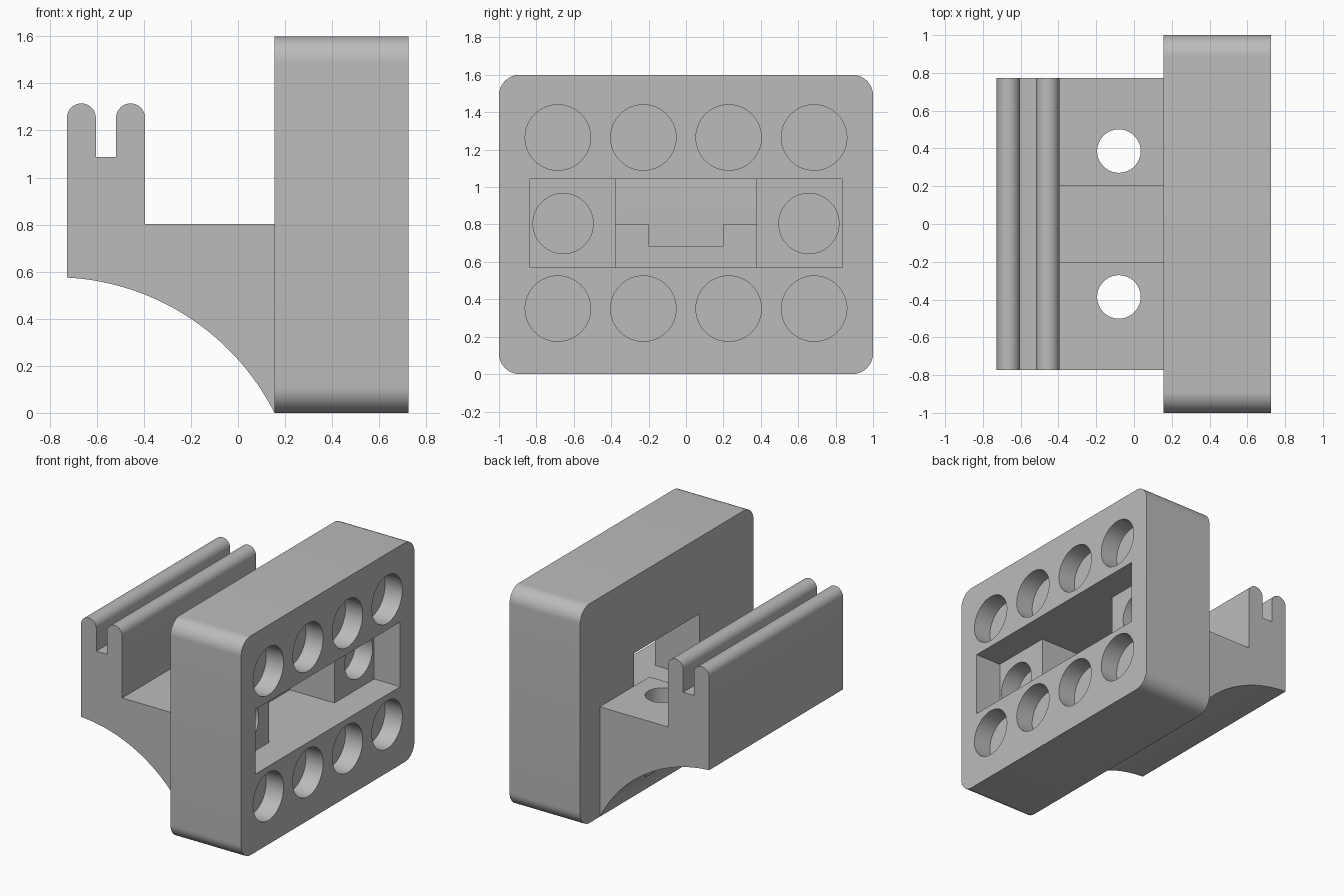
import bpy, bmesh
from math import pi, sin, cos, atan2, hypot
from mathutils import Matrix, Vector

if "Cube" in bpy.data.objects:
    bpy.data.objects.remove(bpy.data.objects["Cube"])

grey = bpy.data.materials.new("matte grey")
grey.use_nodes = True
grey.diffuse_color = (0.5, 0.5, 0.5, 1)
grey.node_tree.nodes["Principled BSDF"].inputs["Base Color"].default_value = (0.5, 0.5, 0.5, 1)


def make(name, bm):
    bmesh.ops.recalc_face_normals(bm, faces=bm.faces)
    mesh = bpy.data.meshes.new(name)
    bm.to_mesh(mesh)
    bm.free()
    mesh.materials.append(grey)
    obj = bpy.data.objects.new(name, mesh)
    bpy.context.collection.objects.link(obj)
    return obj


def prism(name, points, sweep):
    bm = bmesh.new()
    face = bm.faces.new([bm.verts.new(p) for p in points])
    new = bmesh.ops.extrude_face_region(bm, geom=[face])["geom"]
    bmesh.ops.translate(bm, vec=Vector(sweep),
                        verts=[v for v in new if isinstance(v, bmesh.types.BMVert)])
    return make(name, bm)


def box(name, x0, x1, y0, y1, z0, z1):
    return prism(name, [(x0, y0, z0), (x0, y1, z0), (x0, y1, z1), (x0, y0, z1)], (x1 - x0, 0, 0))


def cylinder(name, radius, depth, centre, axis):
    bm = bmesh.new()
    turn = Matrix.Rotation(pi / 2, 4, "Y") if axis == "X" else Matrix()
    bmesh.ops.create_cone(bm, cap_ends=True, segments=64, radius1=radius, radius2=radius,
                          depth=depth, matrix=Matrix.Translation(centre) @ turn)
    return make(name, bm)


def arc(cx, cz, r, start, end, steps):
    angles = [start + (end - start) * i / steps for i in range(steps + 1)]
    return [(cx + r * cos(a), cz + r * sin(a)) for a in angles]


def combine(target, other, operation):
    mod = target.modifiers.new(operation, "BOOLEAN")
    mod.operation, mod.solver, mod.object = operation, "EXACT", other
    bpy.context.view_layer.objects.active = target
    bpy.ops.object.modifier_apply(modifier=mod.name)
    bpy.data.objects.remove(other)


BACK, FRONT, TOP = 0.155, 0.725, 1.6

# Rounded mounting block
R = 0.11
outline = []
for i, (y, z) in enumerate([(1 - R, TOP - R), (R - 1, TOP - R), (R - 1, R), (1 - R, R)]):
    outline += arc(y, z, R, i * pi / 2, (i + 1) * pi / 2, 12)
body = prism("mounting_bracket", [(BACK, y, z) for y, z in outline], (FRONT - BACK, 0, 0))

# Arched arm with two round-topped rails
LEFT, RIGHT, SHELF = -0.727, -0.395, 0.802
cx, cz = -0.783, -0.475
begin = atan2(0.575 - cz, LEFT - cx)
finish = atan2(-cz, BACK - cx)
profile = arc(cx, cz, hypot(BACK - cx, cz), begin, finish, 40)
profile += [(BACK + 0.1, 0.05), (BACK + 0.1, SHELF), (RIGHT, SHELF)]
r = 0.0615
profile += arc(RIGHT - r, 1.315 - r, r, 0, pi, 20)
profile += [(RIGHT - 2 * r, 1.088), (LEFT + 2 * r, 1.088)]
profile += arc(LEFT + r, 1.315 - r, r, 0, pi, 20)
arm = prism("arm", [(x, -0.772, z) for x, z in profile], (0, 1.544, 0))
combine(body, arm, "UNION")

# Stepped window through the block
FLOOR = FRONT - 0.21
combine(body, box("recess", FLOOR, 0.9, -0.836, 0.836, 0.57, 1.042), "DIFFERENCE")
combine(body, box("lower_window", BACK, 0.6, -0.377, 0.377, 0.57, SHELF), "DIFFERENCE")
combine(body, box("upper_window", 0, 0.6, -0.377, 0.377, SHELF, 1.042), "DIFFERENCE")

# Channel along the arm
combine(body, box("channel", RIGHT, 0.3, -0.2, 0.2, 0.685, 0.9), "DIFFERENCE")

# Blind sockets in the block face and in the recess
for side in (-1, 1):
    for y in (0.228, 0.685):
        for z in (0.35, 1.265):
            combine(body, cylinder("socket", 0.175, 0.28, (FRONT, side * y, z), "X"), "DIFFERENCE")
    combine(body, cylinder("inner_socket", 0.161, 0.28, (FLOOR, side * 0.657, 0.805), "X"), "DIFFERENCE")
    # Screw holes through the arm
    combine(body, cylinder("screw_hole", 0.115, 1.0, (-0.08, side * 0.386, 0.55), "Z"), "DIFFERENCE")

bpy.ops.object.select_all(action="DESELECT")
body.select_set(True)
bpy.context.view_layer.objects.active = body
bpy.ops.object.shade_smooth_by_angle(angle=pi / 6)
